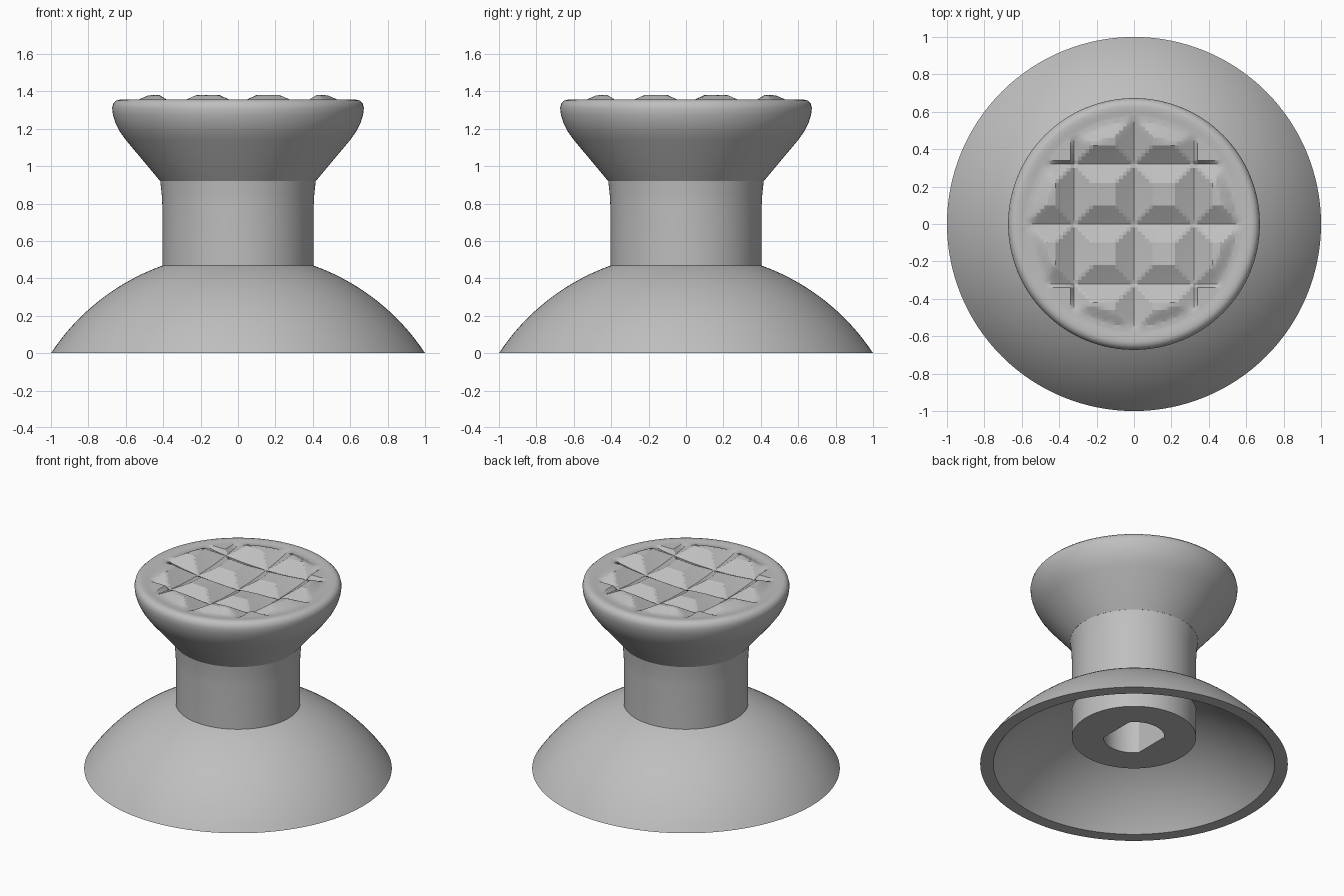
import bpy, bmesh, math

cube = bpy.data.objects.get("Cube")
if cube:
    bpy.data.objects.remove(cube, do_unlink=True)

grey = bpy.data.materials.new("mid_grey")
grey.use_nodes = True
grey.diffuse_color = (0.52, 0.52, 0.52, 1)
grey.node_tree.nodes["Principled BSDF"].inputs["Base Color"].default_value = (0.52, 0.52, 0.52, 1)


def add_object(name, bm):
    mesh = bpy.data.meshes.new(name)
    bm.to_mesh(mesh)
    bm.free()
    obj = bpy.data.objects.new(name, mesh)
    bpy.context.collection.objects.link(obj)
    mesh.materials.append(grey)
    return obj


def smooth(obj, angle):
    bpy.ops.object.select_all(action="DESELECT")
    obj.select_set(True)
    bpy.context.view_layer.objects.active = obj
    bpy.ops.object.shade_smooth_by_angle(angle=math.radians(angle))


def lathe(name, profile, segments=128):
    """Revolve (radius, height) points about the z axis."""
    bm = bmesh.new()
    verts = [bm.verts.new((r, 0, z)) for r, z in profile]
    edges = [bm.edges.new(pair) for pair in zip(verts, verts[1:])]
    bmesh.ops.spin(bm, geom=verts + edges, cent=(0, 0, 0), axis=(0, 0, 1),
                   angle=math.tau, steps=segments, use_merge=True)
    bmesh.ops.remove_doubles(bm, verts=bm.verts, dist=1e-5)
    bmesh.ops.recalc_face_normals(bm, faces=bm.faces)
    return add_object(name, bm)


# Domed skirt: two concentric spherical caps joined by a flat rim
CENTRE = -0.66


def cap(r_start, r_end, steps=24):
    radius = math.hypot(r_start, CENTRE)
    a, b = math.asin(r_start / radius), math.asin(r_end / radius)
    angles = [a + (b - a) * i / steps for i in range(steps + 1)]
    return [(radius * math.sin(t), CENTRE + radius * math.cos(t)) for t in angles]


outer, inner = cap(1.0, 0.39), cap(0.915, 0.39)
skirt = lathe("domed_skirt", outer + inner[::-1] + outer[:1])
smooth(skirt, 30)

# Stem with a flat-sided socket in its underside
stem = lathe("stem", [(0, 0.2), (0.404, 0.2), (0.404, 0.78), (0.408, 0.85),
                      (0.416, 0.925), (0, 0.925)])
bm = bmesh.new()
bmesh.ops.create_cone(bm, cap_ends=True, segments=64, radius1=0.2, radius2=0.2, depth=0.6)
for v in bm.verts:
    v.co.x = max(-0.15, min(0.15, v.co.x))
    v.co.z += 0.3
bmesh.ops.remove_doubles(bm, verts=bm.verts, dist=1e-5)
cutter = add_object("socket_cutter", bm)
cutter.hide_render = True
cut = stem.modifiers.new("socket", "BOOLEAN")
cut.object = cutter
cut.operation = "DIFFERENCE"
cut.solver = "EXACT"
bpy.context.view_layer.objects.active = stem
bpy.ops.object.modifier_apply(modifier=cut.name)
bpy.data.objects.remove(cutter, do_unlink=True)
smooth(stem, 30)

# Flared head with a rounded lip
GRIP_R, FLOOR = 0.58, 1.35
head = lathe("flared_head", [(0, 0.92), (0.416, 0.92), (0.6, 1.14), (0.632, 1.185),
                             (0.655, 1.23), (0.669, 1.275), (0.673, 1.31),
                             (0.667, 1.335), (0.65, 1.351), (0.63, 1.356),
                             (0.605, 1.353), (GRIP_R - 0.002, FLOOR)])
smooth(head, 35)

# Dished grip pad: square studs divided by V grooves, faded out at the edge
PITCH, STEP = 0.32, 0.02


def grip_height(x, y):
    r = math.hypot(x, y)
    if min(abs(x), abs(y)) > PITCH + 0.001 or r >= 0.575:
        return FLOOR
    d = min(abs(c - PITCH * round(c / PITCH)) for c in (x, y))
    dish = 1.28 + 0.06 * (r / 0.575) ** 2
    z = min(dish + 0.6 * min(d, 0.1), 1.38)
    low = FLOOR - 0.4 * (0.575 - r)
    high = FLOOR + 0.5 * max(0, 0.545 - r)
    return max(low, min(high, z))


bm = bmesh.new()
cells = 60
bmesh.ops.create_grid(bm, x_segments=cells, y_segments=cells, size=cells * STEP / 2)
outside = [f for f in bm.faces if all(v.co.xy.length >= GRIP_R for v in f.verts)]
bmesh.ops.delete(bm, geom=outside, context="FACES")
for v in bm.verts:
    if v.co.xy.length > GRIP_R:
        v.co.xy = v.co.xy.normalized() * GRIP_R
    v.co.z = grip_height(v.co.x, v.co.y)
grip = add_object("grip_pad", bm)
smooth(grip, 18)
